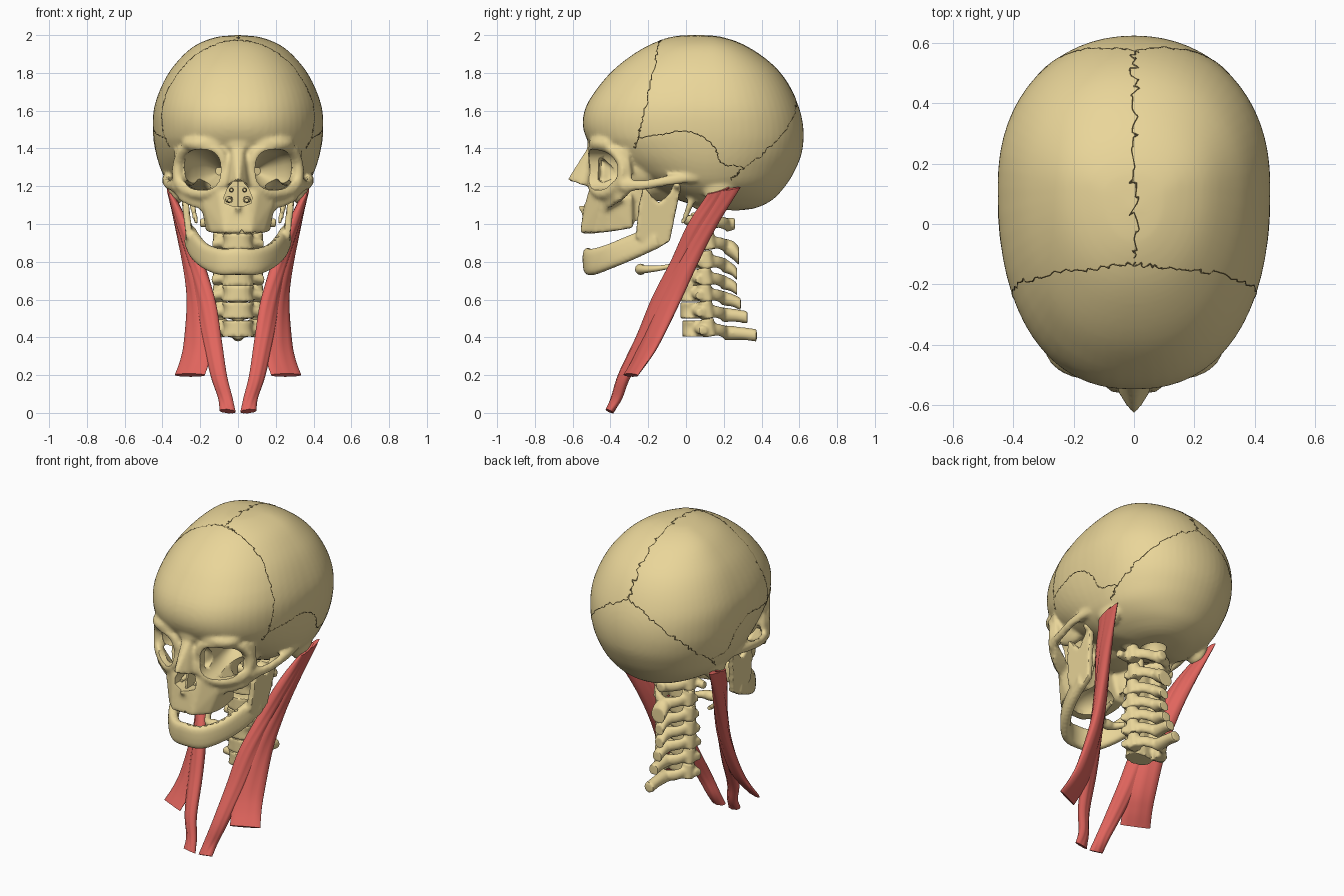
import bpy, bmesh, math, random
from mathutils import Vector
from mathutils.bvhtree import BVHTree

if "Cube" in bpy.data.objects:
    bpy.data.objects.remove(bpy.data.objects["Cube"])

random.seed(4)
S = (1, -1)


def material(name, col):
    m = bpy.data.materials.new(name)
    m.diffuse_color = (*col, 1)
    m.use_nodes = True
    m.node_tree.nodes["Principled BSDF"].inputs["Base Color"].default_value = m.diffuse_color
    return m


BONE = material("bone", (0.82, 0.67, 0.32))
MUSCLE = material("muscle", (0.75, 0.13, 0.11))
SEAM = material("suture_line", (0.22, 0.17, 0.07))


def spline(pts, n=6):
    """Smooth path through the points."""
    p = [Vector(q) for q in pts]
    p = [p[0] * 2 - p[1]] + p + [p[-1] * 2 - p[-2]]
    out = []
    for i in range(1, len(p) - 2):
        a, b, c, d = p[i - 1:i + 3]
        for k in range(n):
            t = k / n
            out.append((b * 2 + (c - a) * t + (a * 2 - b * 5 + c * 4 - d) * t * t
                        + (b * 3 - a - c * 3 + d) * t ** 3) * 0.5)
    return out + [p[-2]]


def power(v, p):
    return math.copysign(abs(v) ** p, v)


def loft(bm, rings):
    rows = [[bm.verts.new(v) for v in r] for r in rings]
    n = len(rows[0])
    for a, b in zip(rows, rows[1:]):
        for i in range(n):
            bm.faces.new((a[i], a[(i + 1) % n], b[(i + 1) % n], b[i]))
    bm.faces.new(rows[0])
    bm.faces.new(rows[-1])


def ribbon(bm, A, B, t, p=1.0, seg=16, ripple=0, n=6):
    """Oval section spanning edge path A to edge path B, half thickness t."""
    ts = t if isinstance(t, (list, tuple)) else [t] * len(A)
    ts = spline([(v, 0) for v in ts], n)
    A, B = spline(A, n), spline(B, n)
    mid = [(a + b) / 2 for a, b in zip(A, B)]
    rings = []
    for i, m in enumerate(mid):
        w = (B[i] - A[i]) / 2
        tan = mid[min(i + 1, len(mid) - 1)] - mid[max(i - 1, 0)]
        nr = tan.cross(w).normalized() * ts[i][0]
        ring = []
        for k in range(seg):
            a = 2 * math.pi * k / seg
            s = 1 + ripple * math.cos(k * math.pi * 0.5)
            ring.append(m + w * power(math.cos(a), p) + nr * power(math.sin(a), p) * s)
        rings.append(ring)
    loft(bm, rings)


def tube(bm, pts, r, up=(0, 0, 1), p=1.0, seg=12):
    rs = r if isinstance(r, (list, tuple)) else [r] * len(pts)
    u = Vector(up)
    ribbon(bm, [Vector(q) - u * v for q, v in zip(pts, rs)],
           [Vector(q) + u * v for q, v in zip(pts, rs)], rs, p, seg)


def hull(bm, pts):
    vs = [bm.verts.new(q) for q in pts]
    res = bmesh.ops.convex_hull(bm, input=vs)
    dead = [g for g in res["geom_interior"] if isinstance(g, bmesh.types.BMVert)]
    bmesh.ops.delete(bm, geom=dead, context='VERTS')


def both(pts):
    return [(s * x, y, z) for s in S for x, y, z in pts]


def ball(bm, c, r, seg=20):
    for v in bmesh.ops.create_uvsphere(bm, u_segments=seg, v_segments=seg // 2, radius=1)["verts"]:
        v.co = [v.co[i] * r[i] + c[i] for i in range(3)]


def mirror(bm):
    g = bmesh.ops.duplicate(bm, geom=bm.verts[:] + bm.edges[:] + bm.faces[:])["geom"]
    for v in g:
        if isinstance(v, bmesh.types.BMVert):
            v.co.x *= -1


def make(name, bm, mat, voxel=0, cutters=(), smooth=4):
    bmesh.ops.recalc_face_normals(bm, faces=bm.faces[:])
    me = bpy.data.meshes.new(name)
    bm.to_mesh(me)
    bm.free()
    ob = bpy.data.objects.new(name, me)
    bpy.context.collection.objects.link(ob)
    if voxel:
        m = ob.modifiers.new("fuse", 'REMESH')
        m.mode, m.voxel_size, m.use_remove_disconnected = 'VOXEL', voxel, False
        m = ob.modifiers.new("soften", 'SMOOTH')
        m.factor, m.iterations = 0.5, smooth
        for c in cutters:
            m = ob.modifiers.new("cut", 'BOOLEAN')
            m.operation, m.solver, m.object = 'DIFFERENCE', 'EXACT', c
        dg = bpy.context.evaluated_depsgraph_get()
        ob.data = bpy.data.meshes.new_from_object(ob.evaluated_get(dg))
        ob.modifiers.clear()
        for c in cutters:
            bpy.data.objects.remove(c)
    ob.data.materials.clear()
    if mat:
        ob.data.materials.append(mat)
    return ob


def sockets(path):
    """Row of tooth socket cutters along half an arch, mirrored."""
    c = bmesh.new()
    for q in spline(path, 2):
        ball(c, q, (.013, .013, .03), 10)
    mirror(c)
    return make("socket_cutter", c, None)


# skull: paired face bones first, mirrored, then the central masses
bm = bmesh.new()
rim = [(.07, -.485, 1.29), (.10, -.49, 1.38), (.19, -.475, 1.41), (.275, -.405, 1.395),
       (.318, -.335, 1.31), (.30, -.36, 1.2), (.19, -.445, 1.16), (.095, -.49, 1.2), (.07, -.485, 1.29)]
tube(bm, rim, .03, (0, 1, 0))
ball(bm, (.15, -.40, 1.425), (.15, .115, .065))
ball(bm, (.25, -.25, 1.31), (.05, .13, .11))
hull(bm, [(.32, -.37, 1.4), (.34, -.31, 1.39), (.30, -.3, 1.4), (.31, -.36, 1.2), (.345, -.29, 1.2), (.32, -.28, 1.25)])
hull(bm, [(.15, -.475, 1.17), (.17, -.44, 1.06), (.29, -.40, 1.2), (.33, -.36, 1.25), (.355, -.30, 1.24),
          (.35, -.29, 1.17), (.30, -.37, 1.11), (.2, -.34, 1.12), (.3, -.3, 1.17)])
ribbon(bm, [(.33, -.34, 1.17), (.365, -.22, 1.18), (.385, -.08, 1.205), (.37, .06, 1.22)],
       [(.33, -.34, 1.24), (.365, -.22, 1.235), (.38, -.08, 1.26), (.37, .06, 1.28)], .02)
hull(bm, [(.06, -.3, 1.2), (.15, -.3, 1.2), (.1, -.2, 1.2), (.15, -.2, 1.2), (.12, -.24, 1.01), (.14, -.2, 1.02), (.12, -.3, 1.02)])
tube(bm, [(.25, .04, 1.2), (.24, .02, 1.1), (.22, -.02, 1.0)], [.022, .018, .013], (1, 0, 0))
ball(bm, (.325, .17, 1.2), (.045, .085, .1))
ball(bm, (.09, .09, 1.12), (.045, .07, .05))
mirror(bm)
# cranium levels: height, front, back, half width
levels = [(2.0, .045, .055, .005), (1.988, -.08, .19, .12), (1.94, -.21, .32, .235), (1.85, -.345, .45, .33),
          (1.75, -.445, .535, .395), (1.62, -.53, .597, .443), (1.5, -.543, .622, .45), (1.38, -.48, .614, .435),
          (1.28, -.36, .575, .405), (1.2, -.2, .525, .36), (1.13, -.05, .46, .27), (1.085, .1, .37, .15), (1.07, .24, .26, .01)]
rings = []
for s, t in zip(spline([(l[3], 0, l[0]) for l in levels], 5), spline([(l[1], l[2]) for l in levels], 5)):
    w, z, (f, b) = s.x, s.z, t
    c = min(max(.12, f + .3 * (b - f)), f + .7 * (b - f))
    ring = []
    for k in range(64):
        a = math.pi * k / 32
        square = min(max((z - 1.3) / .15, 0), 1) * min(max((2 - z) / .3, 0), 1)
        p = .95 - square * (.09 if math.sin(a) < 0 else .06)
        y = power(math.sin(a), p)
        ring.append((w * power(math.cos(a), p if y < 0 else .96), c + (b - c if y > 0 else c - f) * y, z))
    rings.append(ring)
loft(bm, rings)
ball(bm, (0, -.16, 1.21), (.17, .22, .09))
ball(bm, (0, -.34, 1.25), (.09, .13, .16))
ball(bm, (0, -.41, 1.42), (.12, .115, .07))
hull(bm, both([(.03, -.51, 1.405), (.003, -.53, 1.39), (.006, -.63, 1.232), (.045, -.575, 1.215),
               (.075, -.49, 1.19), (.06, -.44, 1.39)]))
hull(bm, both([(.07, -.56, .95), (.14, -.49, .95), (.17, -.40, .96), (.17, -.28, .98), (.05, -.54, 1.1),
               (.11, -.505, 1.2), (.2, -.44, 1.14), (.18, -.28, 1.14), (.1, -.35, 1.25)]))
hull(bm, both([(.02, -.5, 1.07), (.02, -.5, 1.11), (.008, -.58, 1.1), (.02, -.54, 1.04)]))

# hollows: orbits, nasal opening, palate, spinal opening, upper tooth sockets
cuts = []
for s in S:
    c = bmesh.new()
    tube(c, [(s * .205, -.7, 1.285), (s * .193, -.42, 1.287), (s * .15, -.27, 1.28), (s * .1, -.15, 1.28)],
         [.11, .106, .075, .02], p=.78, seg=24)
    cuts.append(make("orbit_cutter", c, None))
c = bmesh.new()
hull(c, [(s * x, y, z) for s in S for y in (-.7, -.32) for x, z in
         [(.03, 1.095), (.068, 1.11), (.075, 1.14), (.055, 1.19), (.025, 1.225)]])
cuts.append(make("nasal_cutter", c, None))
for co, r in (((0, -.36, .95), (.115, .14, .1)), ((0, .17, 1.06), (.07, .09, .12))):
    c = bmesh.new()
    ball(c, co, r)
    cuts.append(make("hollow_cutter", c, None))
cuts.append(sockets([(.02, -.55, .945), (.085, -.525, .945), (.135, -.46, .945), (.15, -.385, .95), (.15, -.315, .96)]))
for c in cuts:
    c.hide_render = True
skull = make("skull", bm, BONE, .012, cuts)

# inside of the nose: septum and turbinates
bm = bmesh.new()
tube(bm, [(.045, -.5, 1.125), (.05, -.42, 1.13), (.045, -.31, 1.13)], [.01, .018, .018])
tube(bm, [(.035, -.47, 1.18), (.035, -.4, 1.18), (.035, -.31, 1.18)], [.008, .013, .013])
mirror(bm)
hull(bm, [(x, y, z) for x in (-.006, .006) for y, z in [(-.52, 1.09), (-.31, 1.08), (-.31, 1.25), (-.5, 1.24)]])
make("nasal_septum", bm, BONE)

# sutures drawn as thin wandering seams on the cranium
dg = bpy.context.evaluated_depsgraph_get()
tree = BVHTree.FromObject(skull, dg)
coronal = [(0, -.14, 2), (.12, -.15, 1.96), (.25, -.16, 1.87), (.36, -.19, 1.68), (.38, -.24, 1.5), (.33, -.26, 1.42)]
lambdoid = [(0, .58, 1.68), (.2, .57, 1.57), (.33, .45, 1.42), (.38, .31, 1.3), (.4, .24, 1.22)]
squamous = [(.36, -.25, 1.46), (.42, -.1, 1.48), (.46, .02, 1.49), (.46, .14, 1.42), (.43, .19, 1.32), (.38, .31, 1.3)]
sagittal = [(0, -.14, 2), (0, .1, 2.02), (0, .35, 1.93), (0, .52, 1.8), (0, .58, 1.68)]
for name, path, sides, amp in (("coronal_suture", coronal, S, .008), ("lambdoid_suture", lambdoid, S, .009),
                               ("squamous_suture", squamous, S, .005), ("sagittal_suture", sagittal, (1,), .018)):
    bm = bmesh.new()
    for s in sides:
        pts, ups = [], []
        for q in spline([(s * x, y, z) for x, y, z in path], 12):
            co, no, _, _ = tree.find_nearest(q + Vector([random.uniform(-amp, amp) for _ in range(3)]))
            pts.append(co - no * .0015)
            ups.append(no * .0035)
        ribbon(bm, [a - u for a, u in zip(pts, ups)], [a + u for a, u in zip(pts, ups)], .003, seg=6, n=2)
    make(name, bm, SEAM)

# lower jaw: curved body and two upright rami, with tooth sockets
bm = bmesh.new()
low = [(.10, -.485, .73), (.18, -.39, .765), (.235, -.27, .815), (.262, -.14, .875)]
top = [(.085, -.495, .87), (.165, -.41, .895), (.215, -.29, .945), (.245, -.17, .99)]
flip = lambda pts: [(-x, y, z) for x, y, z in reversed(pts)]
ribbon(bm, flip(low) + [(0, -.515, .73)] + low, flip(top) + [(0, -.52, .875)] + top, .03, p=.7)
outline = [(-.265, .93), (-.165, .862), (-.085, .91), (-.055, 1.06), (-.025, 1.2), (-.055, 1.225), (-.09, 1.16),
           (-.145, 1.11), (-.19, 1.16), (-.225, 1.205), (-.25, 1.1), (-.26, 1.0)]
for s in S:
    loft(bm, [[(s * (.25 + .12 * (z - .87) + d), y, z) for y, z in outline] for d in (-.018, .018)])
    ball(bm, (s * .29, -.045, 1.205), (.05, .025, .025))
cut = sockets([(.02, -.515, .885), (.08, -.495, .885), (.13, -.45, .895), (.17, -.395, .91), (.205, -.315, .945)])
make("lower_jaw", bm, BONE, .01, [cut], smooth=3)

# hyoid
bm = bmesh.new()
tube(bm, [(-.12, -.06, .78), (-.1, -.15, .765), (-.05, -.225, .76), (0, -.24, .76),
          (.05, -.225, .76), (.1, -.15, .765), (.12, -.06, .78)], [.012, .015, .022, .03, .022, .015, .012])
make("hyoid", bm, BONE)

# neck vertebrae, top to bottom: height, depth, spine tip, side reach
neck = [(1.02, .05, (.27, 1.0), .2), (.91, .04, (.29, .83), .13), (.81, .03, (.28, .735), .13), (.72, .025, (.28, .655), .135),
        (.635, .025, (.30, .575), .14), (.545, .03, (.335, .505), .145), (.45, .04, (.385, .41), .15)]
for i, (z, y, (ty, tz), w) in enumerate(neck):
    bm = bmesh.new()
    k = 1.2 if i == 0 else 1
    ribbon(bm, [(.05 * k, y + .03, z - .025), (.09 * k, y + .08, z - .03), (.065 * k, y + .14, z - .045), (0, y + .175, z - .06)],
           [(.05 * k, y + .03, z + .025), (.09 * k, y + .08, z + .03), (.065 * k, y + .14, z + .02), (0, y + .175, z + .01)], .022)
    tube(bm, [(.05, y + .02, z), (w, y + .05, z - .015)], [.03, .024])
    tube(bm, [(.095 * k, y + .085, z - .046), (.095 * k, y + .07, z + .048)], .038, (1, 0, 0))
    mirror(bm)
    if i:
        ribbon(bm, [(-.085, y, z - .045), (-.075, y, z), (-.085, y, z + .04)],
               [(.085, y, z - .045), (.075, y, z), (.085, y, z + .04)], .06, p=.9)
    else:
        tube(bm, [(-.1, y + .04, z), (0, y - .04, z), (.1, y + .04, z)], .028)
    if i == 1:
        tube(bm, [(0, y, z), (0, y + .01, z + .15)], [.04, .025], (1, 0, 0))
    h = .05 if i == 1 else .034
    tube(bm, [(0, y + .16, z - .025), (0, (y + .17 + ty) / 2, (z + tz) / 2 - .01), (0, ty - .01, tz)], [.04, h, h])
    make(f"neck_vertebra_{i + 1}", bm, BONE, .009, smooth=2)

# neck muscles: each side has a breastbone head and a collarbone head
front = [(.36, .115, 1.16), (.28, .01, 1.0), (.195, -.08, .8), (.125, -.175, .6), (.09, -.25, .4), (.06, -.345, .2), (.03, -.385, .08), (.012, -.41, .005)]
inner = [(.365, .23, 1.195), (.31, .115, 1.0), (.255, .02, .8), (.22, -.09, .6), (.19, -.195, .4), (.145, -.305, .2), (.105, -.35, .08), (.098, -.40, .012)]
mid = [(.36, .14, 1.17), (.285, .04, 1.0), (.21, -.055, .8), (.15, -.15, .6), (.13, -.235, .38), (.15, -.28, .28), (.175, -.33, .2)]
rear = [(.365, .29, 1.195), (.32, .17, 1.0), (.285, .065, .8), (.268, -.03, .6), (.285, -.14, .38), (.305, -.2, .28), (.335, -.255, .2)]
for s, side in ((1, "left"), (-1, "right")):
    for name, a, b, t in (("breastbone_head", front, inner, [.014, .03, .036, .036, .034, .03, .026, .022]),
                          ("collarbone_head", mid, rear, [.014, .03, .036, .036, .03, .022, .014])):
        bm = bmesh.new()
        ribbon(bm, [(s * x, y, z) for x, y, z in a], [(s * x, y, z) for x, y, z in b], t, seg=32, ripple=.06)
        make(f"{side}_neck_muscle_{name}", bm, MUSCLE)

for ob in bpy.data.objects:
    ob.select_set(True)
bpy.context.view_layer.objects.active = skull
bpy.ops.object.shade_smooth_by_angle(angle=math.radians(42))
